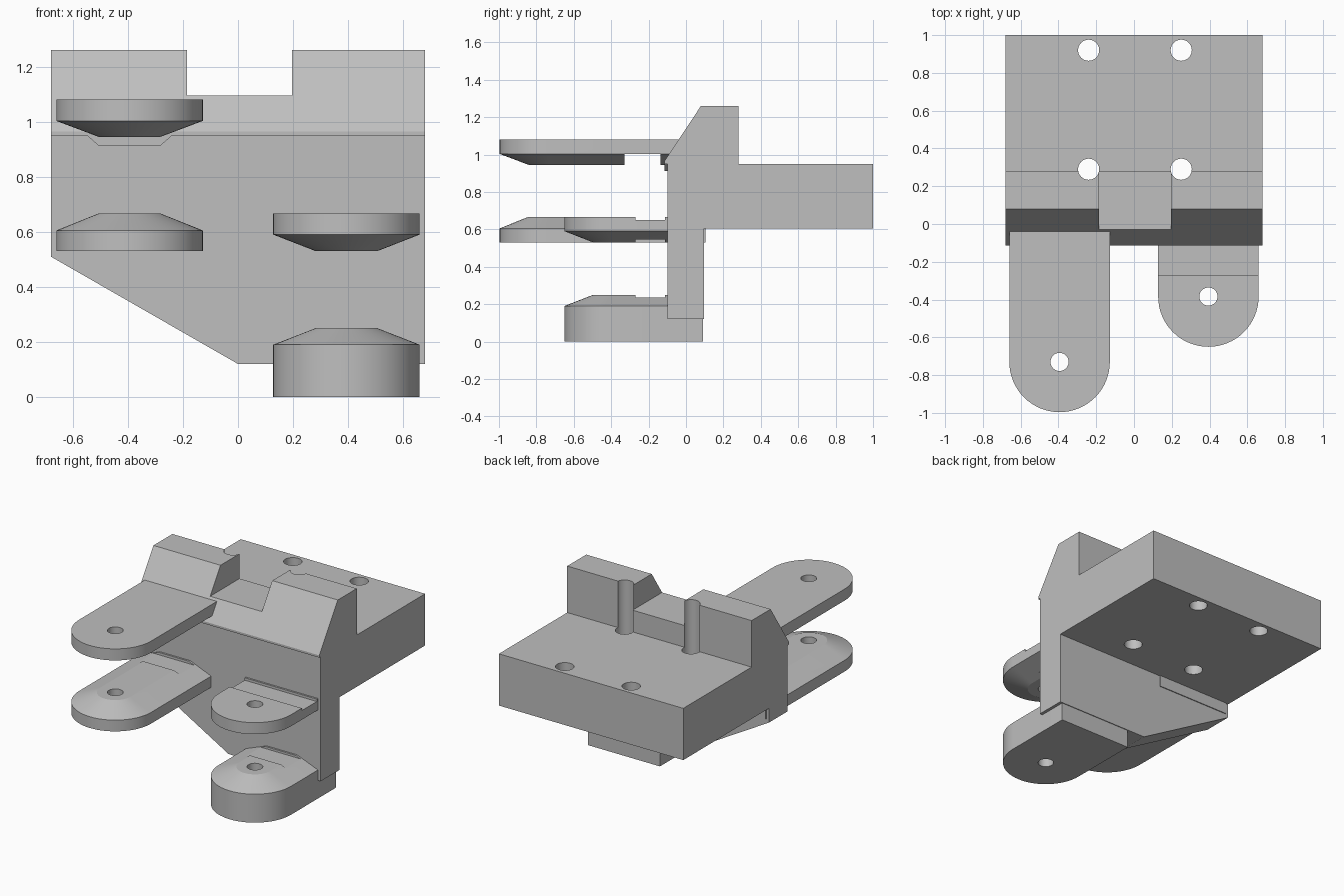
import bpy, bmesh, math
from mathutils import Vector

if "Cube" in bpy.data.objects:
    bpy.data.objects.remove(bpy.data.objects["Cube"], do_unlink=True)

# Single matte grey
grey = bpy.data.materials.new("plain grey")
grey.use_nodes = True
colour = (0.52, 0.52, 0.52, 1)
grey.diffuse_color = colour
grey.node_tree.nodes["Principled BSDF"].inputs["Base Color"].default_value = colour


def make(name, loops):
    """Skin a stack of matching point loops into a closed solid."""
    bm = bmesh.new()
    rings = [[bm.verts.new(p) for p in loop] for loop in loops]
    for low, high in zip(rings, rings[1:]):
        for i in range(len(low)):
            j = (i + 1) % len(low)
            bm.faces.new((low[i], low[j], high[j], high[i]))
    bm.faces.new(rings[0][::-1])
    bm.faces.new(rings[-1])
    bmesh.ops.recalc_face_normals(bm, faces=bm.faces)
    mesh = bpy.data.meshes.new(name)
    bm.to_mesh(mesh)
    bm.free()
    obj = bpy.data.objects.new(name, mesh)
    bpy.context.collection.objects.link(obj)
    mesh.materials.append(grey)
    return obj


def prism_x(name, profile, x0, x1):
    return make(name, [[(x, y, z) for y, z in profile] for x in (x0, x1)])


def prism_y(name, profile, y0, y1):
    return make(name, [[(x, y, z) for x, z in profile] for y in (y0, y1)])


def box(name, x0, x1, y0, y1, z0, z1):
    return prism_x(name, [(y0, z0), (y1, z0), (y1, z1), (y0, z1)], x0, x1)


def bore(x, y, r):
    turns = [math.tau * i / 32 for i in range(32)]
    return make("bore", [[(x + r * math.cos(a), y + r * math.sin(a), z)
                          for a in turns] for z in (-1, 2)])


def cut(obj, cutters):
    """Subtract the cutters, then tidy them away."""
    bpy.ops.object.select_all(action="DESELECT")
    obj.select_set(True)
    bpy.context.view_layer.objects.active = obj
    for cutter in cutters:
        mod = obj.modifiers.new("cut", "BOOLEAN")
        mod.operation = "DIFFERENCE"
        mod.solver = "EXACT"
        mod.object = cutter
        bpy.ops.object.modifier_apply(modifier=mod.name)
        bpy.data.objects.remove(cutter, do_unlink=True)
    bpy.ops.object.shade_smooth_by_angle(angle=math.radians(20))


def arm(name, cx, cy, back, layers, recess):
    """Round-ended arm whose outline shrinks between (height, radius) layers."""
    loops = []
    for z, r in layers:
        arc = [(cx - r * math.cos(math.pi * i / 32),
                cy - r * math.sin(math.pi * i / 32), z) for i in range(33)]
        loops.append(arc + [(cx + r, back, z), (cx - r, back, z)])
    obj = make(name, loops)
    y0, y1, z0, z1 = recess
    cut(obj, [bore(cx, cy, 0.048),
              box("recess", cx - 0.5, cx + 0.5, y0, y1, z0, z1)])
    return obj


# Upright plate with one sloping lower corner
W = 0.68
prism_y("front_plate", [(-W, 0.95), (-W, 0.51), (0, 0.12), (W, 0.12), (W, 0.95)],
        -0.1, 0.097)

# Mounting block and sloped ridge, drilled through together
HOLES = [(x, y) for x in (-0.24, 0.25) for y in (0.29, 0.92)]
block = box("mounting_block", -W, W, 0.097, 1, 0.605, 0.95)
cut(block, [bore(x, y, 0.056) for x, y in HOLES])
ridge = prism_x("top_ridge", [(-0.115, 0.95), (0.28, 0.95), (0.28, 1.26),
                              (0.08, 1.26), (-0.115, 0.965)], -W, W)
cut(ridge, [box("notch", -0.185, 0.197, -0.5, 0.5, 1.095, 1.5)]
    + [bore(x, y, 0.056) for x, y in HOLES if y < 0.5])

# Long pair of arms on the right, short pair on the left
R, TIP, CX = 0.266, 0.112, 0.394
LONG, SHORT = -0.73, -0.384
arm("right_upper_arm", -CX, LONG, 0,
    [(0.945, TIP), (1.003, R), (1.08, R)], (-0.33, -0.135, 0.8, 1.003))
arm("right_lower_arm", -CX, LONG, 0.103,
    [(0.53, R), (0.605, R), (0.667, TIP)], (-0.27, -0.112, 0.651, 0.8))
upper = arm("left_upper_arm", CX, SHORT, 0,
            [(0.53, TIP), (0.59, R), (0.667, R)], (-0.27, -0.112, 0.651, 0.8))
cut(upper, [box("under_recess", 0, 0.8, -0.27, -0.112, 0.4, 0.545)])
arm("left_lower_arm", CX, SHORT, 0.092,
    [(0, R), (0.19, R), (0.25, TIP)], (-0.27, -0.112, 0.236, 0.4))

# Small tapered pad where the upper right arm meets the plate
prism_y("arm_pad", [(-0.56, 0.96), (-0.505, 0.912), (-0.283, 0.912), (-0.228, 0.96)],
        -0.114, -0.095)
